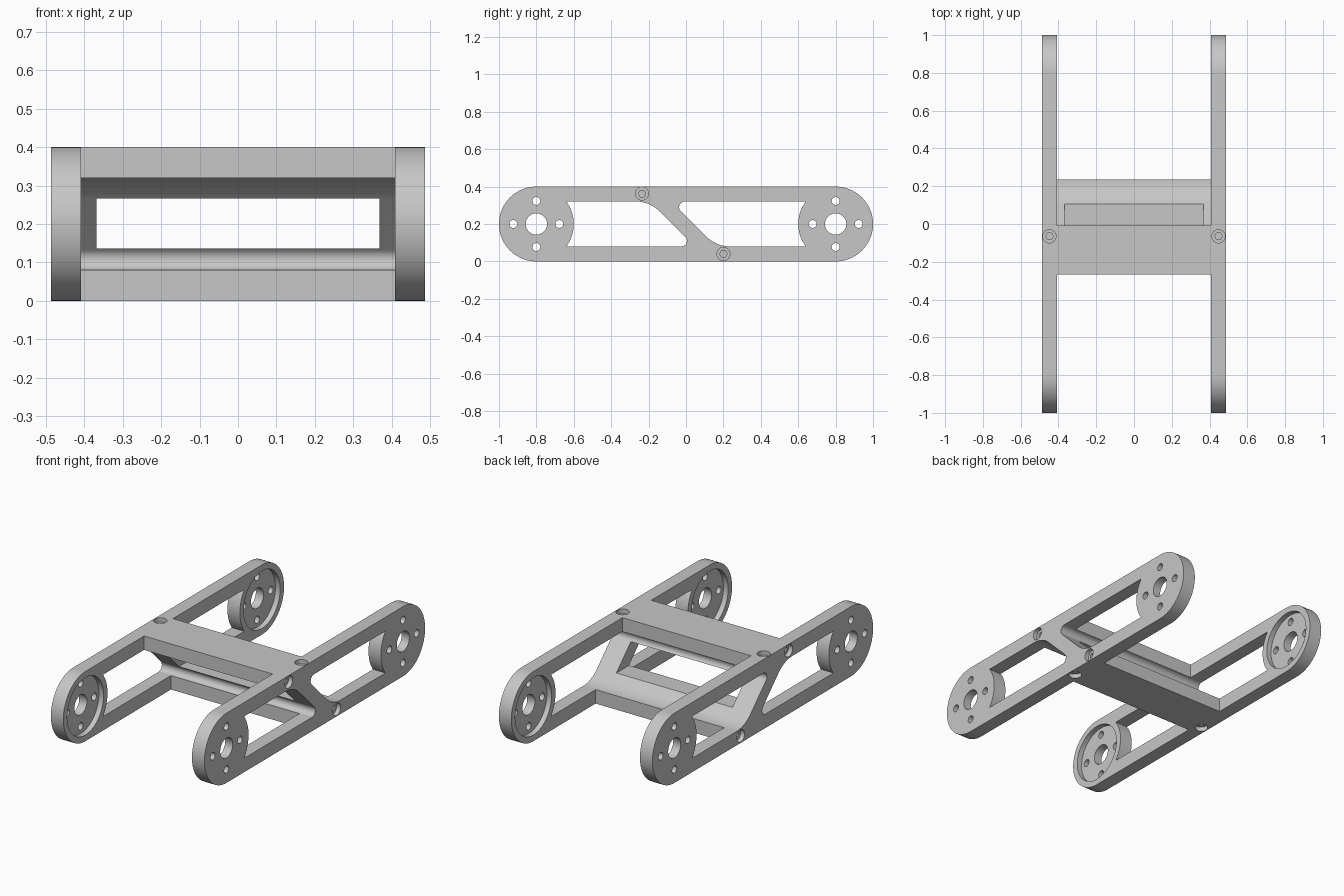
import bpy, bmesh, math

if "Cube" in bpy.data.objects:
    bpy.data.objects.remove(bpy.data.objects["Cube"], do_unlink=True)

grey = bpy.data.materials.new("plain_grey")
grey.use_nodes = True
COLOUR = (0.57, 0.57, 0.57, 1)
grey.diffuse_color = COLOUR
grey.node_tree.nodes["Principled BSDF"].inputs["Base Color"].default_value = COLOUR

INNER, OUTER = 0.408, 0.487     # side arm thickness range in x
MID_Y, HALF_H = -0.016, 0.2     # point about which the Z-shaped web is symmetric
HUB_Y = 0.8


def arc(cy, cz, r, start, end, steps):
    """Points on an arc, angles in degrees."""
    angles = [math.radians(start + (end - start) * i / steps) for i in range(steps + 1)]
    return [(cy + r * math.cos(a), cz + r * math.sin(a)) for a in angles]


def circle(cy, cz, r, sides=48):
    return arc(cy, cz, r, 0, 360, sides)[:-1]


def turned(points):
    """Half turn about the middle of the web."""
    return [(2 * MID_Y - a, 2 * HALF_H - b) for a, b in points]


def prism(name, points, low, high, axis="x"):
    """Extrude a closed profile along x (profile in y, z) or z (profile in x, y)."""
    def place(p, h):
        return (h, p[0], p[1]) if axis == "x" else (p[0], p[1], h)
    bm = bmesh.new()
    face = bm.faces.new([bm.verts.new(place(p, low)) for p in points])
    moved = bmesh.ops.extrude_face_region(bm, geom=[face])["geom"]
    shift = place((0, 0), high - low)
    bmesh.ops.translate(bm, vec=shift, verts=[v for v in moved if isinstance(v, bmesh.types.BMVert)])
    bmesh.ops.recalc_face_normals(bm, faces=bm.faces)
    mesh = bpy.data.meshes.new(name)
    bm.to_mesh(mesh)
    bm.free()
    mesh.materials.append(grey)
    obj = bpy.data.objects.new(name, mesh)
    bpy.context.collection.objects.link(obj)
    return obj


def apply_modifiers(obj):
    bpy.context.view_layer.update()
    graph = bpy.context.evaluated_depsgraph_get()
    mesh = bpy.data.meshes.new_from_object(obj.evaluated_get(graph))
    obj.modifiers.clear()
    obj.data = mesh


def cut(obj, *profile):
    """Subtract a prism from the object."""
    cutter = prism("cutter", *profile)
    cutter.hide_render = True
    mod = obj.modifiers.new("cut", "BOOLEAN")
    mod.operation, mod.solver, mod.object = "DIFFERENCE", "EXACT", cutter
    apply_modifiers(obj)
    bpy.data.objects.remove(cutter, do_unlink=True)


def smooth(obj):
    bpy.ops.object.select_all(action="DESELECT")
    obj.select_set(True)
    bpy.context.view_layer.objects.active = obj
    bpy.ops.object.shade_smooth_by_angle(angle=math.radians(30))


# Front edge of the web: tight fillet at the bottom, slope, wide fillet at the top
web_edge = arc(-0.025, 0.11, 0.03, -90, 45, 16) + arc(-0.268, 0.14, 0.18, 45, 90, 14)
front_y, foot_y = web_edge[-1][0], web_edge[0][0]

# Side arm: long plate with round ends
arm = prism("left_arm", arc(HUB_Y, 0.2, 0.2, -90, 90, 40) + arc(-HUB_Y, 0.2, 0.2, 90, 270, 40),
            INNER, OUTER)

# Windows on both sides of the sloping web, rounded around the hubs
hub_angle = math.degrees(math.asin(0.6))
front_window = web_edge + arc(-HUB_Y, 0.2, 0.2, hub_angle, -hub_angle, 16)
rear_window = turned(web_edge) + arc(HUB_Y, 0.2, 0.2, 180 + hub_angle, 180 - hub_angle, 16)
for window in (front_window, rear_window):
    cut(arm, window, 0.3, 0.6)

# Hubs: inner recess, shaft hole and four bolt holes
for y in (-HUB_Y, HUB_Y):
    cut(arm, circle(y, 0.2, 0.165, 64), 0.3, INNER + 0.03)
    cut(arm, circle(y, 0.2, 0.057), 0.3, 0.6)
    for dy, dz in ((1, 0), (-1, 0), (0, 1), (0, -1)):
        cut(arm, circle(y + 0.123 * dy, 0.2 + 0.123 * dz, 0.021, 24), 0.3, 0.6)

# Counterbored screw pockets on the outer side, the top and the bottom
for r, sides, depth in ((0.035, 32, 0.025), (0.02, 6, 0.05)):
    for y, z in ((-0.235, 0.363), (0.2, 0.04)):
        cut(arm, circle(y, z, r, sides), OUTER - depth, 0.6)
    mid_x = (INNER + OUTER) / 2
    cut(arm, circle(mid_x, -0.065, r, sides), 0.4 - depth, 0.5, "z")
    cut(arm, circle(mid_x, 0.035, r, sides), -0.1, depth, "z")

# Mirrored arm
other = arm.copy()
other.name = "right_arm"
other.data = arm.data.copy()
bpy.context.collection.objects.link(other)
for v in other.data.vertices:
    v.co.x = -v.co.x
other.data.flip_normals()

# Z-shaped bridge: top plate, slope with an opening, bottom plate
half = [(foot_y, 0)] + web_edge + [(front_y, 0.4)]
bridge = prism("bridge", half + turned(half), -INNER, INNER)
opening = [(-0.5, 0.136), (0.5, 0.136), (0.5, 0.266), (-0.5, 0.266)]
cut(bridge, opening, -0.368, 0.368)

for part in (arm, other, bridge):
    smooth(part)
